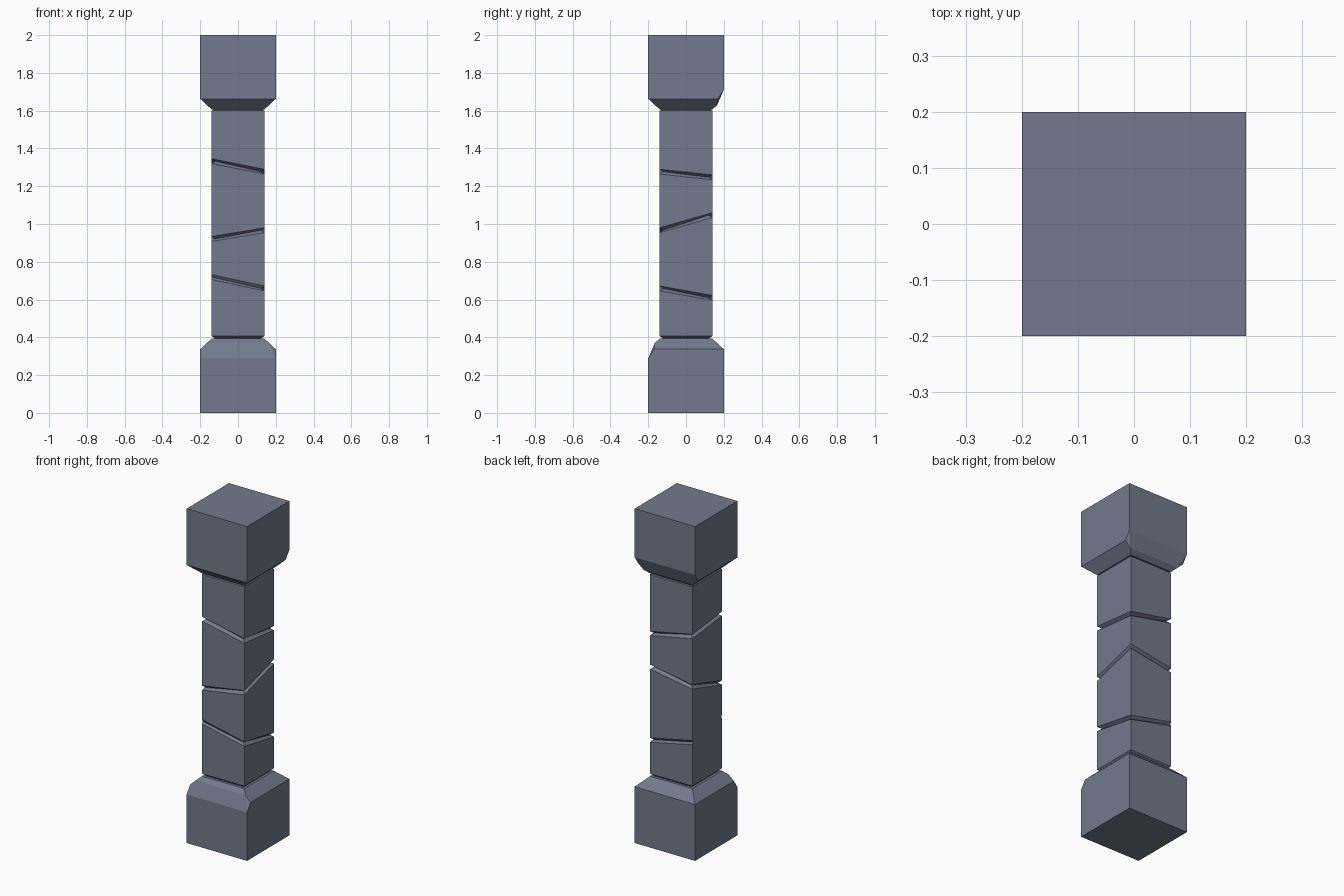
import bpy, bmesh, math
from mathutils import Matrix

if "Cube" in bpy.data.objects:
    bpy.data.objects.remove(bpy.data.objects["Cube"])

stone = bpy.data.materials.new("slate stone")
stone.diffuse_color = (0.17, 0.195, 0.265, 1)
stone.use_nodes = True
stone.node_tree.nodes["Principled BSDF"].inputs["Base Color"].default_value = stone.diffuse_color


def finish(bm, name):
    bmesh.ops.recalc_face_normals(bm, faces=bm.faces)
    me = bpy.data.meshes.new(name)
    bm.to_mesh(me)
    bm.free()
    me.materials.append(stone)
    ob = bpy.data.objects.new(name, me)
    bpy.context.collection.objects.link(ob)
    return ob


def block(name, flip=False):
    """Chamfered end block, with one side worn lower than the others."""
    half = [(0.2, -0.2, 0), (0.2, 0.2, 0), (0.2, -0.2, 0.29), (0.2, -0.168, 0.337),
            (0.2, 0.2, 0.337), (0.165, -0.165, 0.37), (0.14, -0.14, 0.393), (0.14, 0.14, 0.393)]
    bm = bmesh.new()
    for x, y, z in half:
        for s in (1, -1):
            bm.verts.new((s * x, y, z))
    bmesh.ops.convex_hull(bm, input=bm.verts)
    bmesh.ops.dissolve_limit(bm, angle_limit=math.radians(2), verts=bm.verts, edges=bm.edges)
    if flip:
        m = Matrix.Translation((0, 0, 2)) @ Matrix.Rotation(math.pi, 4, 'X')
        bmesh.ops.transform(bm, matrix=m, verts=bm.verts)
    return finish(bm, name)


block("base_block")
block("cap_block", flip=True)

# Shaft: square rings lofted upward, pinched at each tilted groove
R, IN = 0.14, 0.122
CORNERS = [(-1, -1), (1, -1), (1, 1), (-1, 1)]


def ring(z, r, sx=0.0, sy=0.0, left=None):
    pts = []
    for cx, cy in CORNERS:
        px, py = cx * r, cy * r
        if left and cx < 0:      # groove fades out on the left face
            px, py = -R, cy * left
        pts.append((px, py, z + sx * cx + sy * cy))
    return pts


# centre height, rise to the right, rise to the back, left side half width
grooves = [(0.664, -0.03, -0.025, 0.134),
           (0.984, 0.023, 0.04, None),
           (1.29, -0.028, -0.015, None)]
rings = [ring(0.385, 0.125), ring(0.396, 0.125), ring(0.408, R)]
for z, sx, sy, left in grooves:
    rings += [ring(z - 0.013, R, sx, sy), ring(z, IN, sx, sy, left), ring(z + 0.013, R, sx, sy)]
rings += [ring(1.6, R), ring(1.609, 0.125), ring(1.615, 0.125)]

bm = bmesh.new()
loops = [[bm.verts.new(p) for p in r] for r in rings]
for a, b in zip(loops, loops[1:]):
    for i in range(4):
        j = (i + 1) % 4
        bm.faces.new((a[i], a[j], b[j], b[i]))
bm.faces.new(loops[0][::-1])
bm.faces.new(loops[-1])
finish(bm, "grooved_shaft")
